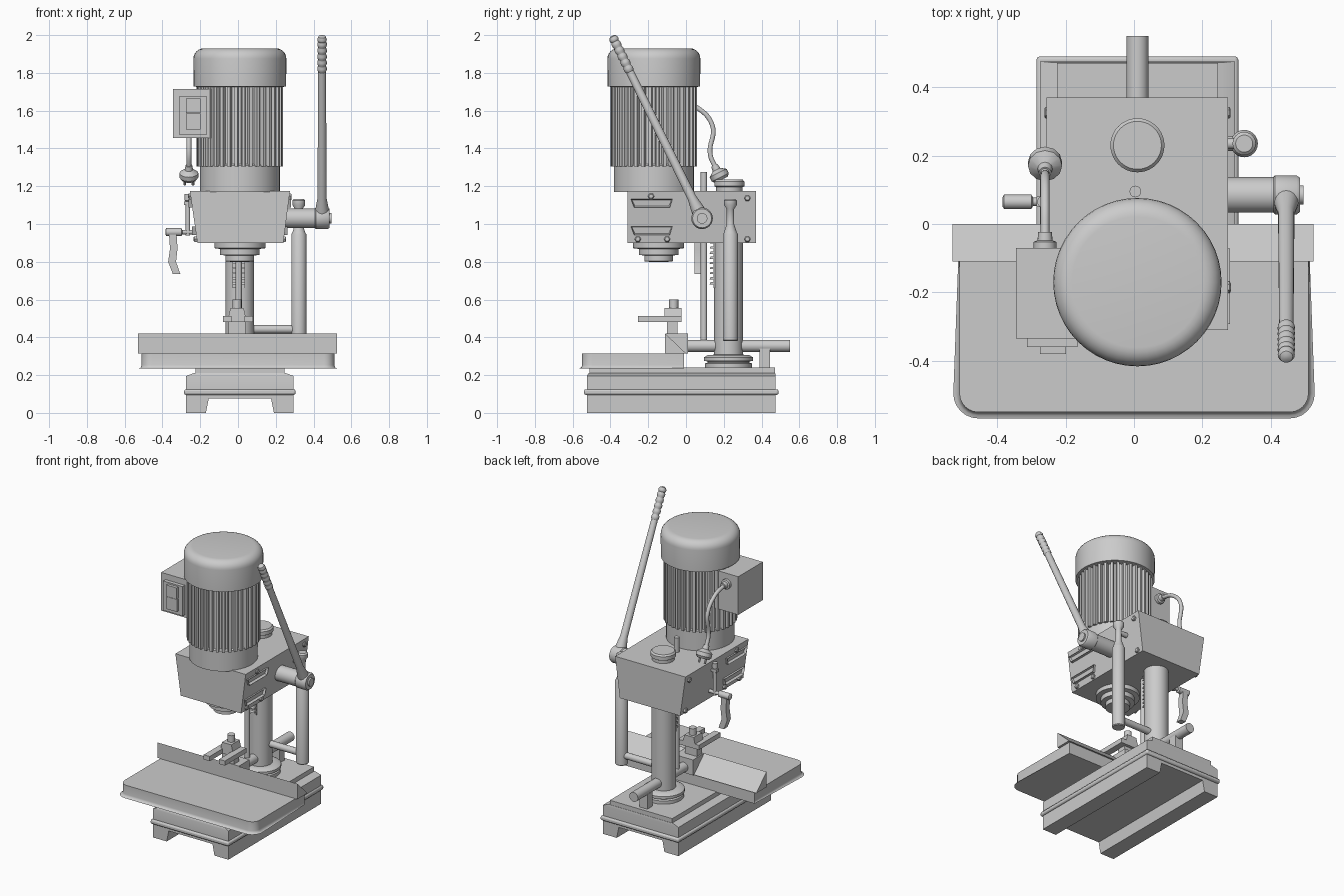
import bpy, bmesh
from math import sin, cos, pi, radians
from mathutils import Vector, Matrix

if "Cube" in bpy.data.objects:
    bpy.data.objects.remove(bpy.data.objects["Cube"])

CX = 0.01  # machine centreline


def finish(name, bm):
    bmesh.ops.recalc_face_normals(bm, faces=bm.faces[:])
    me = bpy.data.meshes.new(name)
    bm.to_mesh(me)
    bm.free()
    ob = bpy.data.objects.new(name, me)
    bpy.context.collection.objects.link(ob)
    return ob


def skin(bm, rings):
    rings = [[bm.verts.new(p) for p in r] for r in rings]
    n = len(rings[0])
    for a, b in zip(rings, rings[1:]):
        for i in range(n):
            bm.faces.new((a[i], a[(i + 1) % n], b[(i + 1) % n], b[i]))
    bm.faces.new(rings[0])
    return bm.faces.new(rings[-1])


def lathe(name, profile, loc, axis=(0, 0, 1), seg=32):
    """Revolve (radius, height) pairs around an axis."""
    q = Vector(axis).to_track_quat('Z', 'Y')
    bm = bmesh.new()
    skin(bm, [[Vector(loc) + q @ Vector((r * cos(2 * pi * i / seg), r * sin(2 * pi * i / seg), h))
               for i in range(seg)] for r, h in profile])
    return finish(name, bm)


def loft(name, sections):
    """Stack of rectangles: (z, x0, x1, y0, y1)."""
    bm = bmesh.new()
    skin(bm, [[(x0, y0, z), (x1, y0, z), (x1, y1, z), (x0, y1, z)] for z, x0, x1, y0, y1 in sections])
    return finish(name, bm)


def box(name, x0, x1, y0, y1, z0, z1):
    return loft(name, [(z0, x0, x1, y0, y1), (z1, x0, x1, y0, y1)])


def prism(name, pts, a, b, axis):
    """Extrude a 2D profile: axis 'x' takes (y, z), axis 'y' takes (x, z)."""
    bm = bmesh.new()
    skin(bm, [[(t, p, q) if axis == 'x' else (p, t, q) for p, q in pts] for t in (a, b)])
    return finish(name, bm)


def tube(name, pts, r):
    cu = bpy.data.curves.new(name, 'CURVE')
    cu.dimensions = '3D'
    cu.bevel_depth, cu.bevel_resolution, cu.use_fill_caps = r, 3, True
    sp = cu.splines.new('BEZIER')
    sp.bezier_points.add(len(pts) - 1)
    for bp, p in zip(sp.bezier_points, pts):
        bp.co = p
        bp.handle_left_type = bp.handle_right_type = 'AUTO'
    ob = bpy.data.objects.new(name, cu)
    bpy.context.collection.objects.link(ob)


# Base: channelled feet, lip, chamfered body and top plate
prism("base_feet", [(-.275, 0), (-.17, 0), (-.155, .075), (.175, .075), (.19, 0), (.295, 0),
                    (.295, .1), (-.275, .1)], -.525, .475, 'y')
lip = box("base_lip", -.285, .305, -.54, .49, .095, .125)
bv = lip.modifiers.new("bevel", 'BEVEL')
bv.width, bv.segments = .01, 2
loft("base_body", [(.12, -.275, .295, -.525, .475), (.195, -.275, .295, -.525, .475),
                   (.21, -.235, .255, -.515, .472)])
box("base_plate", -.225, .245, -.51, .47, .2, .24)

# Tray with rounded front corners and underside
bm = bmesh.new()
skin(bm, [[(-.51, -.55, z), (.51, -.55, z), (.51, -.01, z), (-.51, -.01, z)] for z in (.235, .315)])
ed = [e for e in bm.edges if all(v.co.y < -.5 for v in e.verts) and abs(e.verts[0].co.z - e.verts[1].co.z) > .01]
bmesh.ops.bevel(bm, geom=ed, offset=.055, segments=6, profile=.5, affect='EDGES')
ed = [e for e in bm.edges if all(v.co.z < .24 for v in e.verts) and not all(v.co.y > -.02 for v in e.verts)]
bmesh.ops.bevel(bm, geom=ed, offset=.018, segments=3, profile=.5, affect='EDGES')
finish("work_tray", bm)

# Fence, its sliding rod and the clamp
prism("fence", [(-.11, .315), (.0, .315), (-.11, .42)], -.53, .525, 'x')
box("fence_block", -.06, .08, -.105, .01, .315, .42)
lathe("fence_rod", [(.032, 0), (.032, .55)], (CX, 0, .355), (0, 1, 0))
box("rod_support", -.02, .04, .39, .445, .24, .34)
box("clamp_post", -.05, .04, -.1, -.045, .42, .485)
for s in (-1, 1):
    box("clamp_finger", *sorted((s * .035, s * .08)), -.255, -.025, .48, .512)
box("clamp_bridge", -.08, .08, -.115, -.025, .48, .512)
loft("clamp_nut", [(.512, -.05, .04, -.115, -.025), (.555, -.04, .03, -.115, -.025)])
lathe("clamp_screw", [(.024, .55), (.024, .6)], (-.005, -.065, 0), seg=20)

# Column with flange, rack and depth rod
lathe("column_flange", [(.125, .24), (.125, .262), (.11, .266), (.11, .272), (.13, .276), (.13, .294),
                        (.11, .306), (.08, .308)], (CX, .225, 0), seg=40)
lathe("column", [(.076, .24), (.076, .92)], (CX, .225, 0), seg=40)
lathe("column_cap", [(.07, 1.17), (.07, 1.195), (.079, 1.2), (.079, 1.225), (.07, 1.235)], (CX, .23, 0), seg=40)
lathe("depth_rod", [(.017, .36), (.017, 1.275)], (.004, .095, 0), seg=16)
box("rack_spine", -.03, .036, .145, .17, .66, .91)
for k in range(9):
    z = .68 + k * .027
    loft("rack_tooth", [(z, -.03, .036, .125, .15), (z + .012, -.03, .036, .13, .15)])

# Gear head with tapering sides
loft("gear_head", [(.9, -.215, .24, -.31, .37), (1.175, -.255, .275, -.31, .37)])


def side_x(z):
    return .24 + (z - .9) * .035 / .275


# Framed grips and hex bolts on both sides of the head
for s in (-1, 1):
    for z0, z1 in ((1.088, 1.132), (.943, .988)):
        x = .235 + (side_x(z0) - .24) - CX
        bm = bmesh.new()
        f = skin(bm, [[(CX + s * (x + t), y, z) for y, z in
                       ((-.275, z0), (-.085, z0), (-.072, z1), (-.292, z1))] for t in (-.02, .022)])
        bmesh.ops.recalc_face_normals(bm, faces=bm.faces[:])
        bmesh.ops.inset_region(bm, faces=[f], thickness=.009, depth=0)
        bmesh.ops.translate(bm, verts=f.verts[:], vec=(-s * .016, 0, 0))
        finish("side_grip", bm)
    for y, z in ((-.185, 1.147), (-.255, .92), (-.1, .92), (.325, 1.137), (.325, .92)):
        x = side_x(z) - CX
        lathe("side_bolt", [(.017, -.015), (.017, .008), (.012, .012)], (CX + s * x, y, z), (s, 0, 0), 6)

# Spindle under the head
lathe("spindle", [(.135, .91), (.135, .872), (.105, .868), (.105, .837), (.076, .833), (.076, .803), (.05, .8)],
      (CX, -.145, 0), seg=40)

# Motor: bell, finned core and rounded cap
M = (CX, -.17, 0)
lathe("motor_bell", [(.212, 1.17), (.212, 1.31), (.2, 1.32)], M, seg=48)
lathe("motor_core", [(.203, 1.3), (.203, 1.74)], M, seg=48)
bm = bmesh.new()
for k in range(36):
    R = Matrix.Translation(M) @ Matrix.Rotation(2 * pi * (k + .5) / 36, 4, 'Z')
    skin(bm, [[R @ Vector(p + (z,)) for p in ((.195, -.012), (.229, -.008), (.229, .008), (.195, .012))]
              for z in (1.305, 1.74)])
finish("motor_fins", bm)
lathe("motor_cap", [(.22, 1.725), (.245, 1.728), (.246, 1.875)] +
      [(.191 + .055 * cos(a * pi / 12), 1.875 + .055 * sin(a * pi / 12)) for a in range(1, 7)], M, seg=48)

# Switch box on the motor
box("switch_box", -.345, -.14, -.335, -.07, 1.455, 1.715)
box("switch_frame", -.312, -.165, -.36, -.33, 1.475, 1.675)
box("switch_button_top", -.275, -.198, -.38, -.35, 1.588, 1.665)
box("switch_button_bottom", -.275, -.198, -.376, -.35, 1.5, 1.584)

# Power cable with gland and plug
lathe("cable_gland", [(.033, 0), (.033, .02), (.022, .024), (.02, .048)], (-.26, -.072, 1.645), (0, 1, 0), 16)
tube("power_cable", [(-.26, -.04, 1.645), (-.26, .06, 1.615), (-.26, .14, 1.52), (-.26, .128, 1.37),
                     (-.26, .16, 1.29)], .013)
pd = Vector((0, .45, -.9)).normalized()
P = Vector((-.26, .15, 1.31))
lathe("plug_body", [(.018, 0), (.022, .025), (.05, .045), (.05, .07), (.038, .085)], P, pd, 12)
for s in (-1, 1):
    lathe("plug_pin", [(.007, .08), (.007, .115)], P + Vector((s * .022, 0, 0)), pd, 8)

# Feed lever: hub, arm and beaded grip
lathe("lever_hub", [(.052, .22), (.052, .42)], (0, .085, 1.03), (1, 0, 0))
lathe("lever_eye", [(.05, .405), (.057, .412), (.057, .475), (.05, .485), (.028, .485), (.028, .495)],
      (0, .085, 1.03), (1, 0, 0))
prof = [(.037, 0), (.036, .05), (.024, .12), (.021, .86)]
for k in range(5):
    z = .865 + k * .036
    prof += [(.02, z), (.025, z + .01), (.025, z + .024), (.02, z + .034)]
prof += [(.024, 1.048), (.025, 1.058), (.019, 1.072), (.007, 1.077)]
lathe("feed_lever", prof, (.445, .085, 1.03), (0, -.47, .955), 20)

# Lift strut beside the column
lathe("lift_strut", [(.036, .38), (.04, .385), (.04, .945), (.034, .955), (.02, 1.0), (.02, 1.08), (.034, 1.1),
                     (.034, 1.125), (.025, 1.133)], (.322, .235, 0), seg=24)
lathe("strut_top_pin", [(.016, .2), (.016, .33)], (0, .235, 1.06), (1, 0, 0), 16)
lathe("strut_lower_arm", [(.022, .05), (.022, .32)], (0, .235, .443), (1, 0, 0), 20)

# Height crank and locking rod on the left
lathe("crank_shaft", [(.012, -.385), (.021, -.38), (.021, -.3), (.012, -.295), (.012, -.2)],
      (0, .065, .957), (1, 0, 0), 16)
prism("crank_arm", [(-.365, .945), (-.36, .87), (-.37, .80), (-.345, .735), (-.305, .735), (-.328, .80),
                    (-.32, .87), (-.325, .945)], .045, .085, 'y')
lathe("lock_rod", [(.012, .94), (.012, 1.12), (.018, 1.125), (.018, 1.16)], (-.265, .065, 0), seg=12)
box("lock_bracket", -.285, -.21, .05, .08, 1.1, 1.12)

# Smooth shading with crisp edges
bpy.ops.object.select_all(action='DESELECT')
for ob in bpy.context.scene.objects:
    if ob.type == 'MESH':
        ob.select_set(True)
        bpy.context.view_layer.objects.active = ob
bpy.ops.object.shade_smooth_by_angle(angle=radians(35))
